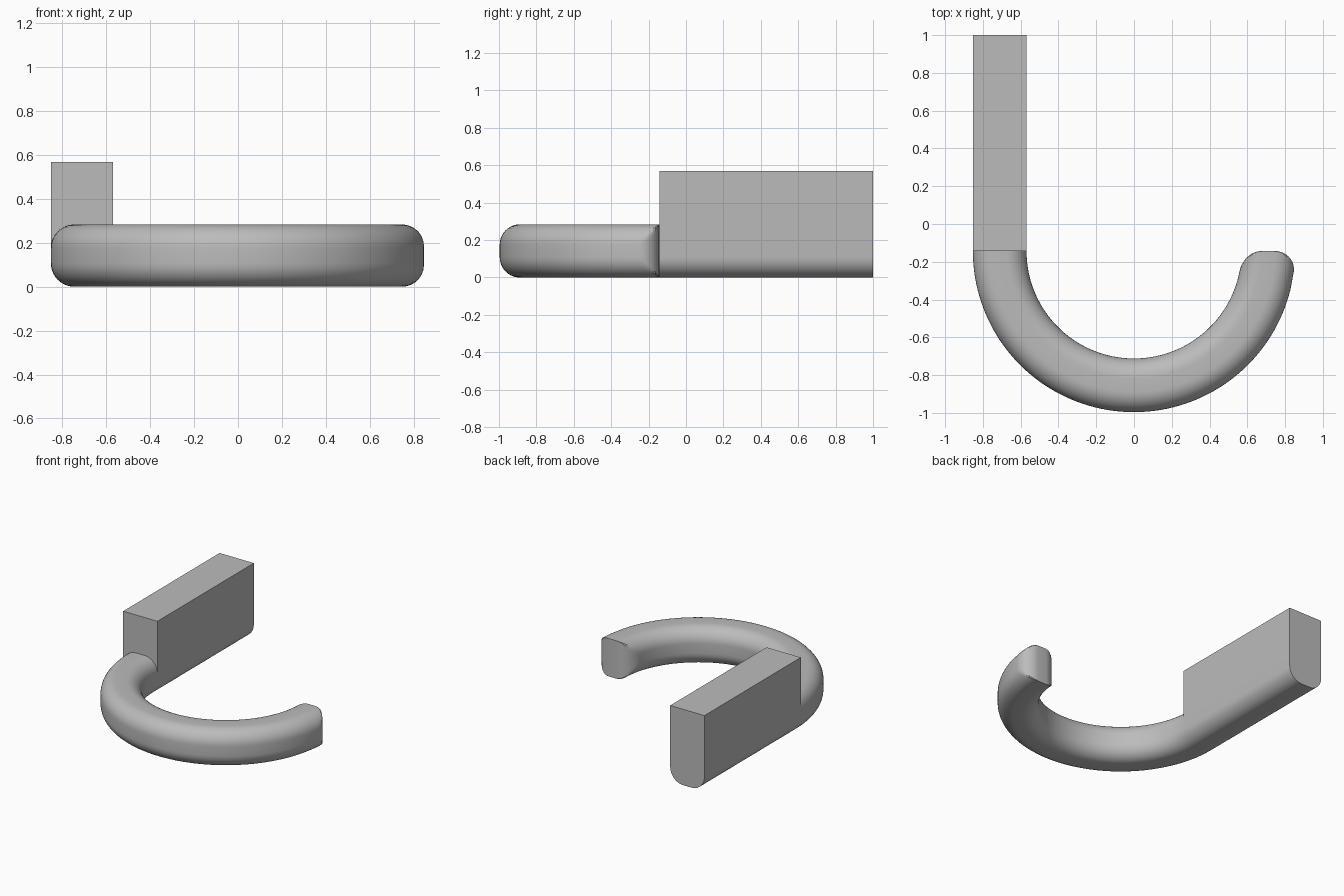
import bpy, bmesh
from math import sin, cos, pi, sqrt, radians

cube = bpy.data.objects.get("Cube")
if cube:
    bpy.data.objects.remove(cube)

HALF = 0.142           # half the bar width
FILLET = 0.108         # rounding of the bar and of its tip
RADIUS = 0.711         # centre line of the bend
BEND_Y = -0.143        # centre of the bend
STEPS = 10             # segments per rounded corner
FLAT = HALF - FILLET

grey = bpy.data.materials.new("plain grey")
grey.use_nodes = True
colour = (0.5, 0.5, 0.5, 1)
grey.diffuse_color = colour
grey.node_tree.nodes["Principled BSDF"].inputs["Base Color"].default_value = colour


def corner(su, sv):
    """Points of one rounded corner, from the flat top or bottom to the side."""
    turn = [k * pi / 2 / STEPS for k in range(STEPS + 1)]
    return [(su * (FLAT + FILLET * sin(a)), sv * (FLAT + FILLET * cos(a))) for a in turn]


def finish(bm, name):
    bmesh.ops.remove_doubles(bm, verts=bm.verts, dist=0.00001)
    bmesh.ops.recalc_face_normals(bm, faces=bm.faces)
    mesh = bpy.data.meshes.new(name)
    bm.to_mesh(mesh)
    bm.free()
    mesh.materials.append(grey)
    obj = bpy.data.objects.new(name, mesh)
    bpy.context.collection.objects.link(obj)
    bpy.ops.object.select_all(action='DESELECT')
    obj.select_set(True)
    bpy.context.view_layer.objects.active = obj
    bpy.ops.object.shade_smooth_by_angle(angle=radians(30))


def loft(bm, rings):
    """Skin a list of closed rings and return their vertices."""
    loops = [[bm.verts.new(p) for p in ring] for ring in rings]
    for a, b in zip(loops, loops[1:]):
        for i in range(len(a)):
            j = (i + 1) % len(a)
            bm.faces.new((a[i], a[j], b[j], b[i]))
    return loops


# Curved hook: rounded square section swept along a half circle
section = corner(1, 1) + corner(1, -1)[::-1] + corner(-1, -1) + corner(-1, 1)[::-1]
rings = []
# Tip: vertical fillets narrow the section towards the end
for k in range(STEPS + 1):
    a = k * pi / 2 / STEPS
    width, depth = FLAT + FILLET * sin(a), FILLET * (1 - cos(a))
    ring = []
    for u, v in section:
        u = max(-width, min(width, u))
        ring.append((sqrt((RADIUS + u) ** 2 - depth ** 2), BEND_Y - depth, HALF + v))
    rings.append(ring)
# Rest of the bend
start, count = 0.24, 72
for k in range(count + 1):
    a = start + (pi - start) * k / count
    rings.append([((RADIUS + u) * cos(a), BEND_Y - (RADIUS + u) * sin(a), HALF + v)
                  for u, v in section])
bm = bmesh.new()
loops = loft(bm, rings)
bm.faces.new(loops[0])
finish(bm, "curved_hook")

# Straight shank: tall bar with a square top and a rounded underside
outline = corner(1, -1)[::-1] + corner(-1, -1) + [(-HALF, 0.427), (HALF, 0.427)]
bm = bmesh.new()
loops = loft(bm, [[(u - RADIUS, y, HALF + v) for u, v in outline] for y in (BEND_Y, 1)])
for loop in loops:
    bm.faces.new(loop)
finish(bm, "straight_shank")
